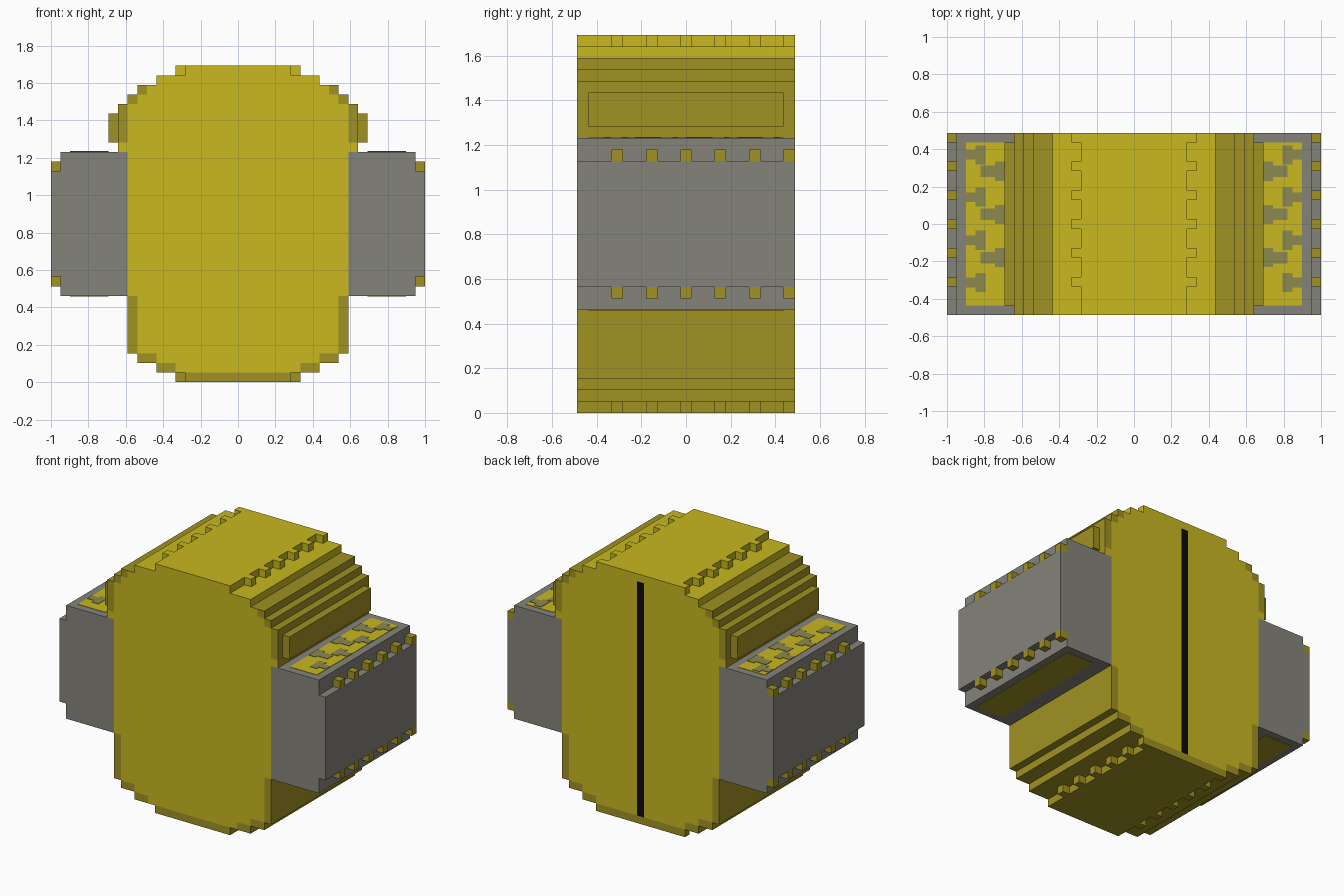
import bpy, bmesh
from mathutils import Vector

if "Cube" in bpy.data.objects:
    bpy.data.objects.remove(bpy.data.objects["Cube"])

V = 2 / 39  # size of one block; the model is 39 x 19 x 33 blocks


def material(name, r, g, b):
    m = bpy.data.materials.new(name)
    m.diffuse_color = (r, g, b, 1)
    m.use_nodes = True
    m.node_tree.nodes["Principled BSDF"].inputs["Base Color"].default_value = m.diffuse_color
    return m


MATS = [material("bright yellow", 0.578, 0.479, 0.0144),
        material("dark olive yellow", 0.352, 0.287, 0.016),
        material("grey", 0.235, 0.231, 0.195),
        material("olive grey", 0.262, 0.246, 0.08),
        material("black", 0.003, 0.003, 0.003)]
BRIGHT, DARK, GREY, MIX, BLACK = range(5)


def finish(name, bm, rule):
    """Weld, colour each face by a rule, merge flat faces, make the object."""
    bmesh.ops.remove_doubles(bm, verts=bm.verts, dist=1e-5)
    bmesh.ops.recalc_face_normals(bm, faces=bm.faces)
    for f in bm.faces:
        f.material_index = rule(f.calc_center_median() / V, f.normal)
    bmesh.ops.dissolve_limit(bm, angle_limit=0.01, verts=bm.verts,
                             edges=bm.edges, delimit={'MATERIAL'})
    me = bpy.data.meshes.new(name)
    bm.to_mesh(me)
    bm.free()
    for m in MATS:
        me.materials.append(m)
    ob = bpy.data.objects.new(name, me)
    bpy.context.collection.objects.link(ob)
    return ob


def extruded_cells(name, cells, rule, h=9.5):
    """Stepped profile in x/z made of blocks, run through the full depth."""
    bm = bmesh.new()

    def quad(*pts):
        bm.faces.new([bm.verts.new(Vector(p) * V) for p in pts])
    for i, j in cells:
        a, b, c, d = i - .5, i + .5, j, j + 1
        for y in (-h, h):
            quad((a, y, c), (b, y, c), (b, y, d), (a, y, d))
        for n, p, q in (((i - 1, j), (a, c), (a, d)), ((i + 1, j), (b, c), (b, d)),
                        ((i, j - 1), (a, c), (b, c)), ((i, j + 1), (a, d), (b, d))):
            if n not in cells:
                quad((p[0], -h, p[1]), (q[0], -h, q[1]), (q[0], h, q[1]), (p[0], h, p[1]))
    return finish(name, bm, rule)


def boxes(name, spans, mat):
    """Several boxes in one object; each span is x0,x1,y0,y1,z0,z1 in blocks."""
    bm = bmesh.new()
    for x0, x1, y0, y1, z0, z1 in spans:
        vs = bmesh.ops.create_cube(bm, size=1)["verts"]
        for v in vs:
            v.co = Vector(((x0 + x1) / 2 + v.co.x * (x1 - x0),
                           (y0 + y1) / 2 + v.co.y * (y1 - y0),
                           (z0 + z1) / 2 + v.co.z * (z1 - z0))) * V
    return finish(name, bm, lambda c, n: mat)


# Body: half width in blocks for each row, from the ground up
rows = [5, 8, 10] + [11] * 21 + [12] * 5 + [11, 10, 8, 5]
body_cells = {(i, j) for j, w in enumerate(rows) for i in range(-w, w + 1)}
fringe = {0: 0, 1: 7, 2: 9, 29: 11, 30: 10}  # first dark column on front and back
fringe.update({j: 11 for j in range(3, 9)})
fringe.update({j: 12 for j in range(25, 29)})


def body_colour(c, n):
    i, j = round(c.x), int(c.z)
    if abs(n.y) > 0.5:
        if n.y > 0 and i == 0 and 1 <= j <= 31:
            return BLACK  # slit down the back
        return DARK if abs(i) >= fringe.get(j, 99) else BRIGHT
    return BRIGHT if c.z > 31.01 else DARK


extruded_cells("body", body_cells, body_colour)

TEETH = range(-6, 10, 3)  # shared spacing of all tooth rows

for side, s in (("right", 1), ("left", -1)):
    def span(x0, x1, *rest):
        return (min(s * x0, s * x1), max(s * x0, s * x1), *rest)

    # Tooth rows on the edges of the top and bottom plates
    for part, z, mat in (("top", 32, BRIGHT), ("bottom", 0, DARK)):
        boxes(f"{side}_{part}_teeth",
              [span(5.5, 6.5, y - .5, y + .5, z, z + 1) for y in TEETH], mat)

    # Raised panel on the shoulder
    boxes(f"{side}_shoulder_panel", [span(12.5, 13.5, -8.5, 8.5, 25, 28)], DARK)

    # Side block with a raised outer slab
    arm = {(s * i, j) for i in range(12, 19) for j in range(9, 24)}
    arm |= {(s * 19, j) for j in range(11, 22)}
    extruded_cells(f"{side}_side_block", arm, lambda c, n: GREY)
    boxes(f"{side}_side_block_teeth",
          [span(18.5, 19.5, y - .5, y + .5, z, z + 1) for y in TEETH for z in (10, 22)], DARK)

    # Painted patches above and below the side block
    boxes(f"{side}_top_patch", [span(13.5, 17.5, -8.5, 8.5, 24, 24.05)], BRIGHT)
    boxes(f"{side}_bottom_patch", [span(13.5, 17.5, -8.5, 8.5, 8.95, 9)], DARK)
    marks = []
    for y in (5.5, 1, -3.5):  # inner notches
        marks += [span(13.5, 14.5, y - 1, y + 1, 24, 24.1),
                  span(14.5, 16, y - .6, y + .6, 24, 24.1)]
    for y in (7.2, 2.8, -1.7, -6.1):  # outer notches
        marks += [span(16.5, 17.5, y - .5, y + .5, 24, 24.1),
                  span(15.5, 16.5, y - 1, y + 1, 24, 24.1)]
    boxes(f"{side}_top_patch_marks", marks, MIX)
